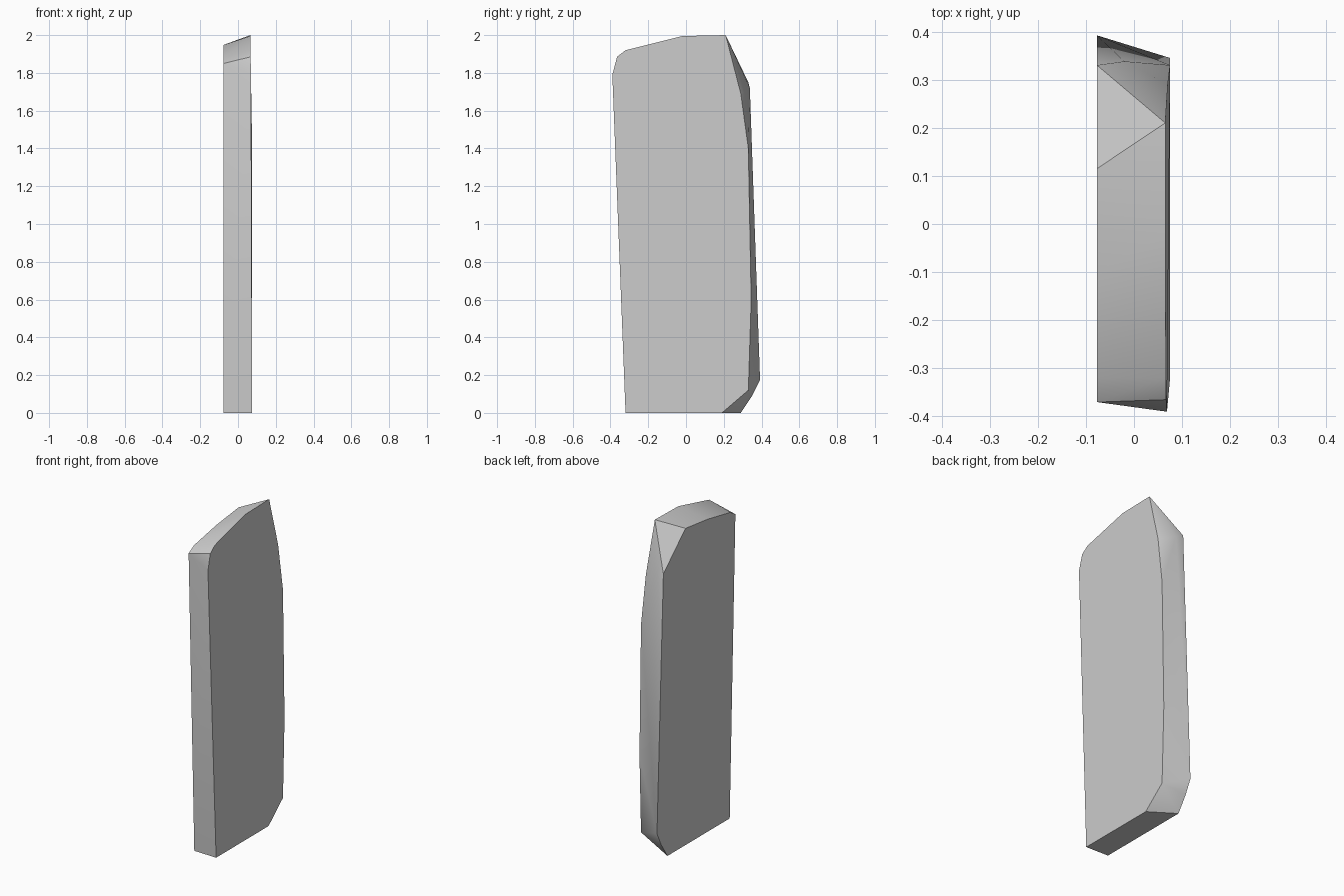
import bpy
import bmesh
import math

default_cube = bpy.data.objects.get("Cube")
if default_cube:
    bpy.data.objects.remove(default_cube, do_unlink=True)


def make_material(name, colour):
    material = bpy.data.materials.new(name)
    material.use_nodes = True
    material.diffuse_color = colour
    shader = material.node_tree.nodes["Principled BSDF"]
    shader.inputs["Base Color"].default_value = colour
    return material


def lean(z):
    """The left face tips slightly inward near the top."""
    return 0.075 - 0.01 * max(0, (z - 1.4) / 0.6)


# Outlines of the two broad faces, as (y, z)
left_outline = [(-.32, 0), (-.39, 1.79), (-.365, 1.885), (-.32, 1.92),
                (-.02, 1.995), (.21, 2), (.29, 1.69), (.33, 1.4),
                (.345, .6), (.33, .12), (.19, 0)]
right_outline = [(-.315, 0), (-.37, 1.85), (-.32, 1.88), (-.1, 1.922),
                 (.115, 1.948), (.33, 1.75), (.392, .175),
                 (.35, .09), (.29, 0)]

# Chipped stone slab: the hull around both faces and one chip corner
mesh = bpy.data.meshes.new("stone_slab")
bm = bmesh.new()
for y, z in left_outline:
    bm.verts.new((lean(z), y, z))
for y, z in right_outline:
    bm.verts.new((-0.077, y, z))
bm.verts.new((-0.02, .338, 1.72))
bmesh.ops.convex_hull(bm, input=bm.verts[:])
bmesh.ops.dissolve_limit(bm, angle_limit=math.radians(0.5),
                         verts=bm.verts[:], edges=bm.edges[:])
bmesh.ops.recalc_face_normals(bm, faces=bm.faces[:])
bm.to_mesh(mesh)
bm.free()

slab = bpy.data.objects.new("stone_slab", mesh)
bpy.context.collection.objects.link(slab)
mesh.materials.append(make_material("stone grey", (0.6, 0.6, 0.6, 1)))

# Soft facets with crisp rims
bpy.context.view_layer.objects.active = slab
slab.select_set(True)
bpy.ops.object.shade_smooth_by_angle(angle=math.radians(30))
